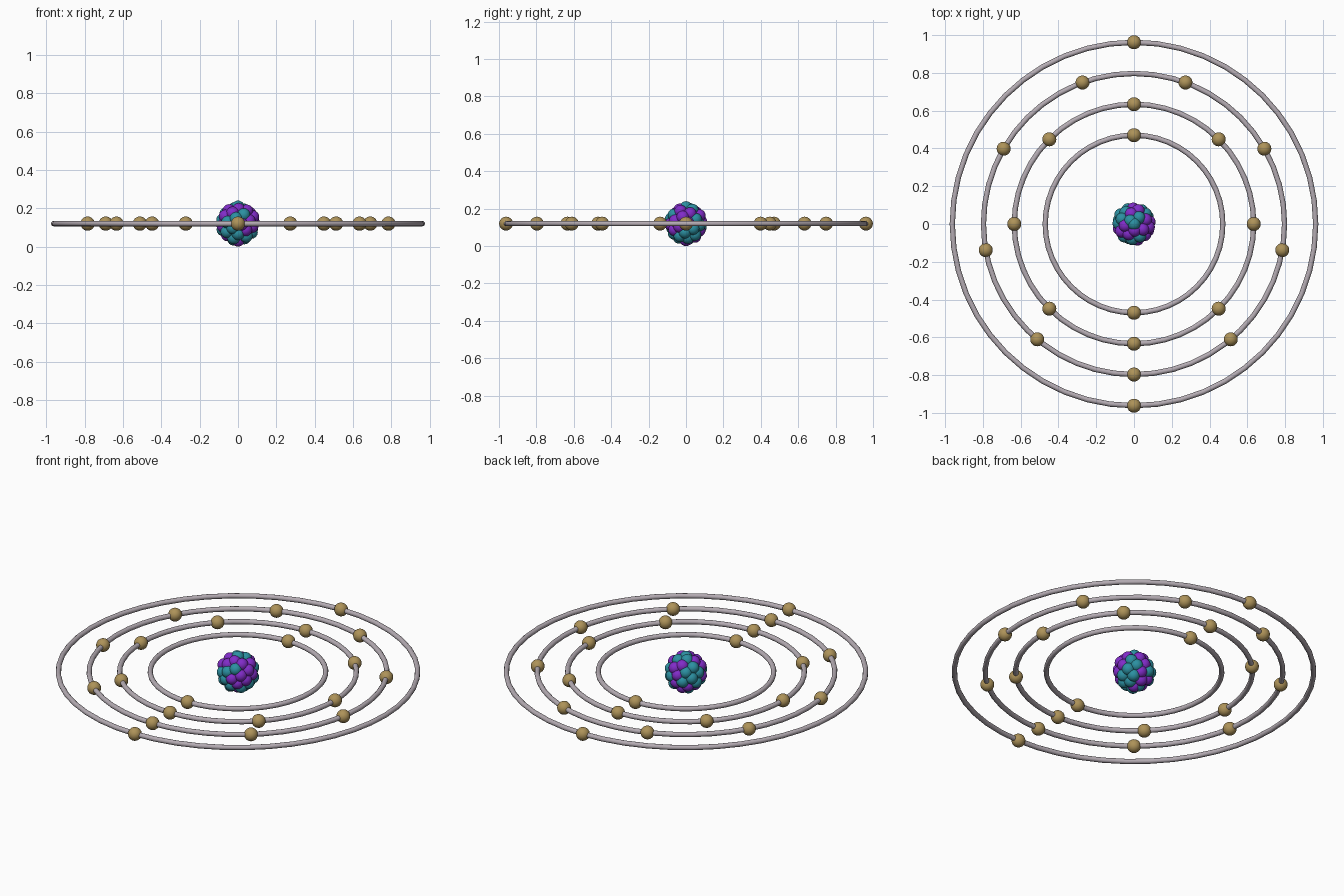
import bpy
import math
import random

if "Cube" in bpy.data.objects:
    bpy.data.objects.remove(bpy.data.objects["Cube"])

random.seed(21)
CENTRE_Z = 0.12
NUCLEON_R = 0.034
SHELL_R = CENTRE_Z - NUCLEON_R
ELECTRON_R = 0.037
TUBE_R = 0.014


def material(name, rgb):
    mat = bpy.data.materials.new(name)
    mat.diffuse_color = (*rgb, 1)
    mat.use_nodes = True
    mat.node_tree.nodes["Principled BSDF"].inputs["Base Color"].default_value = mat.diffuse_color
    return mat


teal = material("teal", (0.025, 0.28, 0.36))
purple = material("purple", (0.22, 0.025, 0.58))
gold = material("gold", (0.42, 0.29, 0.10))
silver = material("silver", (0.46, 0.41, 0.45))


def finish(name, mat):
    obj = bpy.context.object
    obj.name = name
    obj.data.materials.append(mat)
    bpy.ops.object.shade_smooth()


def ball(name, location, radius, mat):
    bpy.ops.mesh.primitive_uv_sphere_add(segments=24, ring_count=16,
                                         radius=radius, location=location)
    finish(name, mat)


# Nucleus: a packed shell of 21 protons and 24 neutrons around a core ball
COUNT = 45
kinds = ["proton"] * 21 + ["neutron"] * 24
random.shuffle(kinds)
for i, kind in enumerate(kinds):
    z = 1 - 2 * i / (COUNT - 1)
    flat = math.sqrt(max(0, 1 - z * z))
    a = i * math.pi * (3 - math.sqrt(5))
    r = SHELL_R * (1 if abs(z) == 1 else random.uniform(0.92, 1.0))
    ball(f"{kind}_{i + 1:02d}",
         (r * flat * math.cos(a), r * flat * math.sin(a), CENTRE_Z + r * z),
         NUCLEON_R, purple if kind == "proton" else teal)
ball("nucleus_core", (0, 0, CENTRE_Z), 0.07, teal)

# Orbit rings with evenly spaced electrons, one always at the front
for ring, (radius, electrons) in enumerate(
        [(0.47, 2), (0.634, 8), (0.797, 9), (0.962, 2)], start=1):
    bpy.ops.mesh.primitive_torus_add(major_radius=radius, minor_radius=TUBE_R,
                                     major_segments=48, minor_segments=12,
                                     location=(0, 0, CENTRE_Z))
    finish(f"orbit_ring_{ring}", silver)
    for e in range(electrons):
        a = -math.pi / 2 + 2 * math.pi * e / electrons
        ball(f"electron_{ring}_{e + 1}",
             (radius * math.cos(a), radius * math.sin(a), CENTRE_Z),
             ELECTRON_R, gold)
